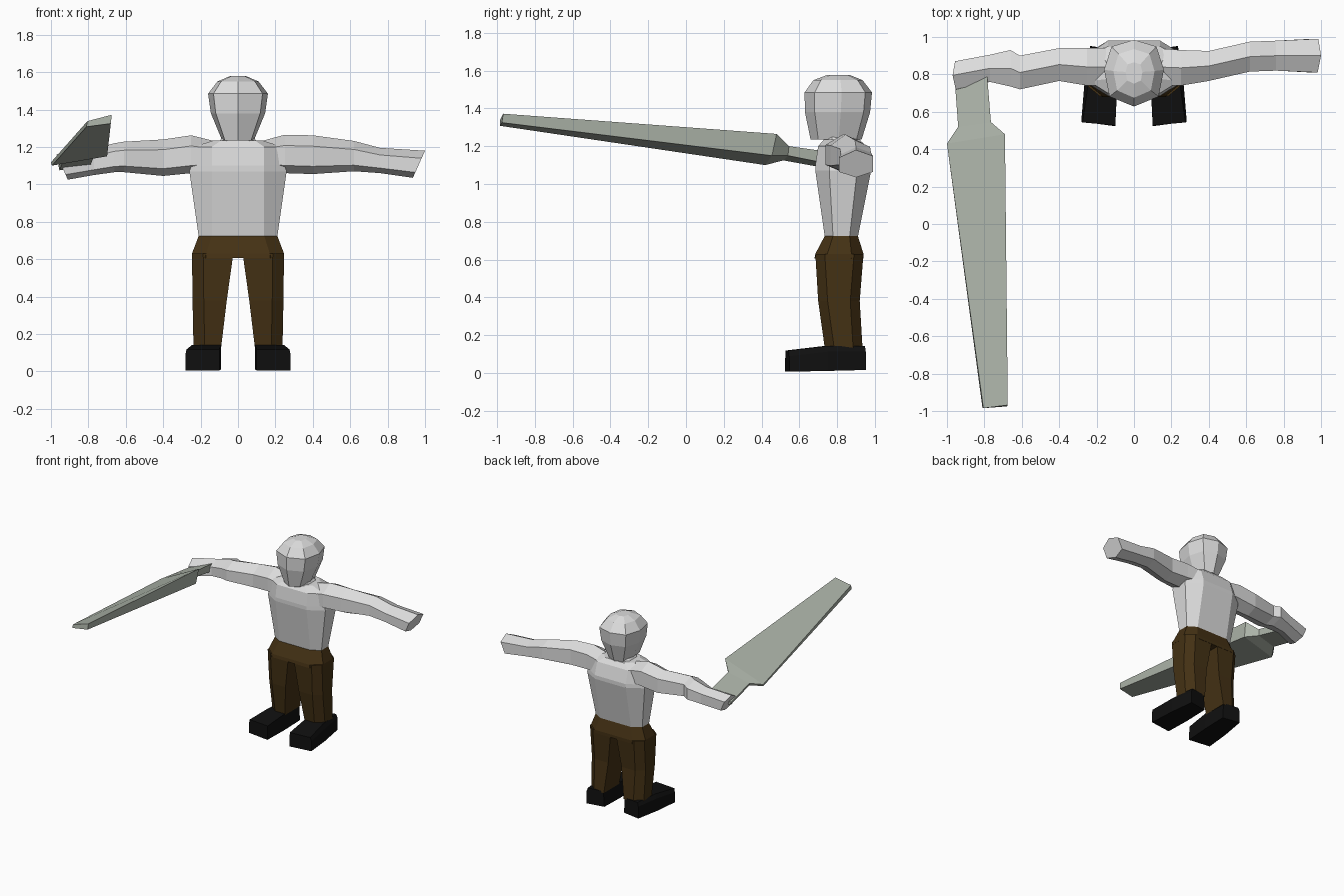
import bpy, bmesh

if "Cube" in bpy.data.objects:
    bpy.data.objects.remove(bpy.data.objects["Cube"])


def material(name, rgb):
    m = bpy.data.materials.new(name)
    m.diffuse_color = (*rgb, 1)
    m.use_nodes = True
    m.node_tree.nodes["Principled BSDF"].inputs["Base Color"].default_value = m.diffuse_color
    return m


SHIRT = material("pale grey", (0.72, 0.72, 0.72))
PANTS = material("dark brown", (0.058, 0.031, 0.007))
BLACK = material("black", (0.005, 0.005, 0.005))
STEEL = material("grey green", (0.42, 0.46, 0.40))


def loft(name, rings, mat):
    """Skin matching rings of points and cap both ends."""
    bm = bmesh.new()
    vr = [[bm.verts.new(p) for p in r] for r in rings]
    n = len(vr[0])
    for a, b in zip(vr, vr[1:]):
        for i in range(n):
            j = (i + 1) % n
            bm.faces.new((a[i], a[j], b[j], b[i]))
    bm.faces.new(vr[0])
    bm.faces.new(vr[-1])
    bmesh.ops.recalc_face_normals(bm, faces=bm.faces)
    me = bpy.data.meshes.new(name)
    bm.to_mesh(me)
    bm.free()
    me.materials.append(mat)
    ob = bpy.data.objects.new(name, me)
    bpy.context.collection.objects.link(ob)
    return ob


def body_ring(z, xw, xf, yf, yb):
    """Ten-sided horizontal section: half width, half flat front, front, back."""
    ym, h = (yf + yb) / 2, (yb - yf) * 0.25
    half = [(xf, yf), (xw, ym - h), (xw, ym + h), (xf, yb)]
    pts = [(0, yf)] + half + [(0, yb)] + [(-x, y) for x, y in reversed(half)]
    return [(x, y, z) for x, y in pts]


def head_ring(z, xw, yf, yb):
    """Eight-sided horizontal section with a pointed front."""
    d = yb - yf
    half = [(xw * 0.82, yf + d * 0.15), (xw, yf + d * 0.55), (xw * 0.75, yf + d * 0.9)]
    pts = [(0, yf)] + half + [(0, yb)] + [(-x, y) for x, y in reversed(half)]
    return [(x, y, z) for x, y in pts]


def arm_ring(x, yf, yb, zb, zt, lean=0):
    """Six-sided section across the arm; lean moves the upper points outward."""
    ym, h = (yf + yb) / 2, zt - zb
    pts = [(ym, 1), (yf, .72), (yf, .2), (ym, 0), (yb, .2), (yb, .78)]
    return [(x + lean * t, y, zb + h * t) for y, t in pts]


# head and neck
loft("head", [head_ring(1.235, .085, .66, .93), head_ring(1.38, .145, .63, .975),
              head_ring(1.485, .16, .628, .985), head_ring(1.55, .11, .675, .935),
              head_ring(1.578, .045, .75, .865)], SHIRT)
loft("neck", [body_ring(1.18, .14, .09, .72, .94),
              body_ring(1.25, .085, .05, .73, .90)], SHIRT)

# torso
loft("torso", [body_ring(.72, .21, .14, .735, .91), body_ring(1.07, .26, .14, .685, .98),
               body_ring(1.10, .25, .14, .685, .98), body_ring(1.20, .24, .14, .70, .95),
               body_ring(1.235, .13, .09, .73, .92)], SHIRT)

# arms
loft("left_arm", [arm_ring(.12, .74, .94, 1.08, 1.23), arm_ring(.25, .74, .93, 1.06, 1.265),
                  arm_ring(.40, .765, .925, 1.055, 1.262),
                  arm_ring(.62, .815, .975, 1.07, 1.232),
                  arm_ring(.76, .82, .98, 1.06, 1.195),
                  arm_ring(.935, .81, .99, 1.035, 1.18, .065)], SHIRT)
loft("right_arm", [arm_ring(-.12, .74, .94, 1.08, 1.23), arm_ring(-.25, .74, .94, 1.06, 1.262),
                   arm_ring(-.40, .765, .94, 1.045, 1.24),
                   arm_ring(-.61, .72, .90, 1.065, 1.228),
                   arm_ring(-.66, .735, .93, 1.065, 1.22),
                   arm_ring(-.77, .76, .905, 1.05, 1.19),
                   arm_ring(-.91, .72, .87, 1.025, 1.16, -.06)], SHIRT)

# hips
loft("hips", [body_ring(.725, .21, .14, .735, .91), body_ring(.63, .246, .17, .685, .94),
              body_ring(.605, .246, .17, .68, .94)], PANTS)


def leg_ring(s, z, xi, xo, yf, yb):
    pts = [(xi, yf), (xo - .06, yf), (xo, yf + .05), (xo, yb - .05), (xo - .06, yb), (xi, yb)]
    return [(s * x, y, z) for x, y in pts]


def shoe_ring(s, y, xi, xo, zb, zt, ti, to):
    """Upright section of a shoe: sole edges xi, xo and top edges ti, to."""
    return [(s * xi, y - .012, zb), (s * xo, y + .012, zb),
            (s * xo, y + .012, zt - .03), (s * to, y + .008, zt), (s * ti, y - .008, zt)]


# legs and shoes
for side, s in (("left", 1), ("right", -1)):
    loft(side + "_leg", [leg_ring(s, .63, .025, .246, .685, .94),
                         leg_ring(s, .38, .06, .243, .70, .92),
                         leg_ring(s, .13, .09, .238, .735, .935)], PANTS)
    loft(side + "_shoe", [shoe_ring(s, .535, .10, .282, .006, .118, .10, .275),
                          shoe_ring(s, .74, .09, .265, .01, .142, .09, .245),
                          shoe_ring(s, .94, .09, .235, .015, .142, .095, .225)], BLACK)

# sword: thin cutting edge on the outer side, thick spine on the inner side
loft("sword", [
    [(-.81, -.985, 1.308), (-.805, -.985, 1.338), (-.675, -.968, 1.372), (-.68, -.975, 1.325)],
    [(-.995, .42, 1.10), (-1.0, .43, 1.118), (-.69, .48, 1.265), (-.70, .455, 1.15)],
    [(-.935, .515, 1.125), (-.94, .52, 1.145), (-.765, .545, 1.20), (-.77, .54, 1.15)],
    [(-.955, .79, 1.075), (-.96, .79, 1.10), (-.785, .79, 1.165), (-.79, .79, 1.10)],
], STEEL)
